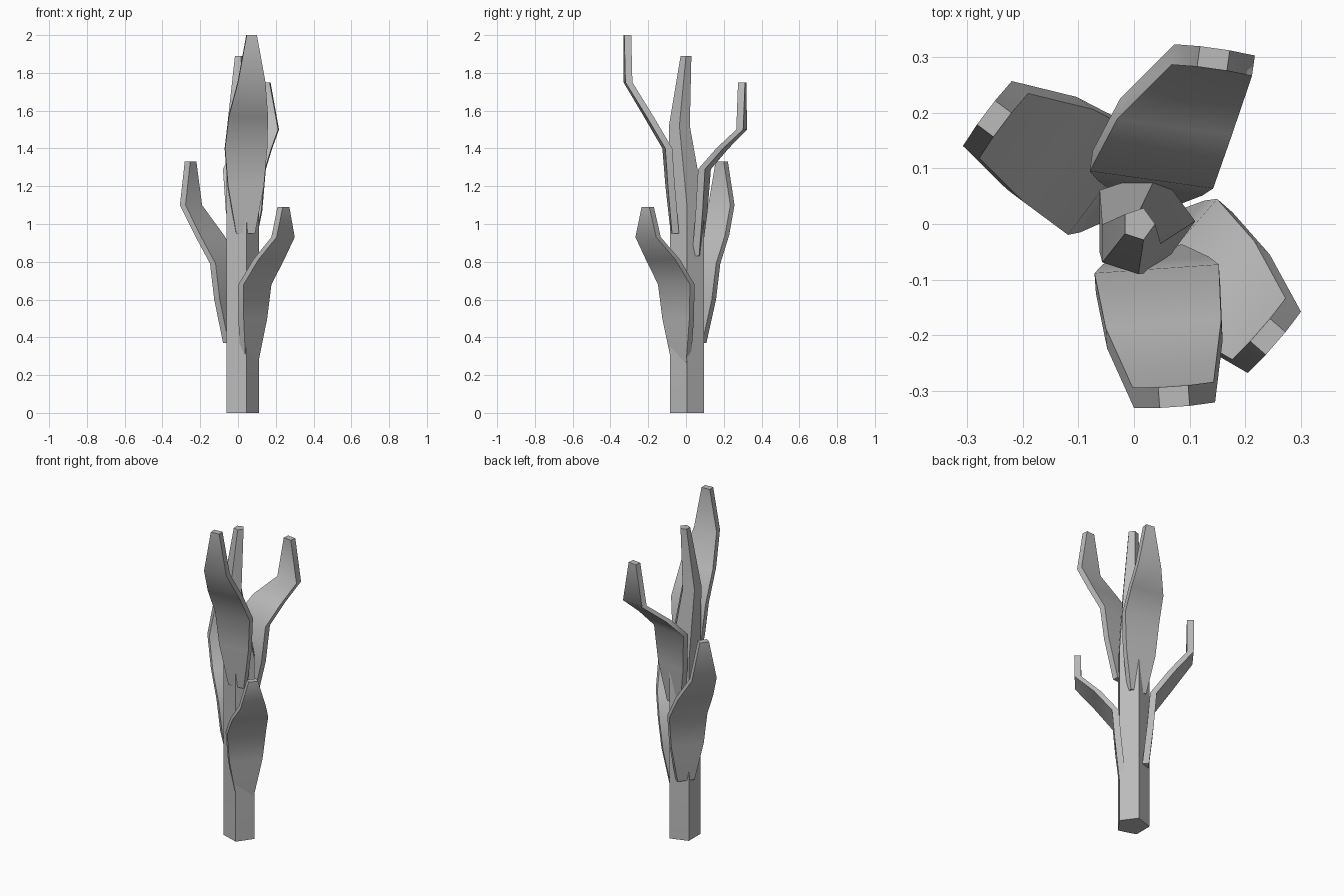
import bpy
import bmesh
import math
from mathutils import Vector

cube = bpy.data.objects.get("Cube")
if cube:
    bpy.data.objects.remove(cube, do_unlink=True)

grey = bpy.data.materials.new("plain_grey")
grey.use_nodes = True
colour = (0.5, 0.5, 0.5, 1)
grey.diffuse_color = colour
grey.node_tree.nodes["Principled BSDF"].inputs["Base Color"].default_value = colour


def loft(name, rings):
    """Skin a list of equal rings into one closed, edge-sharp object."""
    bm = bmesh.new()
    loops = [[bm.verts.new(point) for point in ring] for ring in rings]
    count = len(loops[0])
    for low, high in zip(loops, loops[1:]):
        for i in range(count):
            j = (i + 1) % count
            bm.faces.new((low[i], low[j], high[j], high[i]))
    bm.faces.new(loops[0][::-1])
    bm.faces.new(loops[-1])
    bmesh.ops.recalc_face_normals(bm, faces=bm.faces)
    mesh = bpy.data.meshes.new(name)
    bm.to_mesh(mesh)
    bm.free()
    mesh.materials.append(grey)
    obj = bpy.data.objects.new(name, mesh)
    bpy.context.collection.objects.link(obj)
    bpy.ops.object.select_all(action='DESELECT')
    obj.select_set(True)
    bpy.context.view_layer.objects.active = obj
    bpy.ops.object.shade_smooth_by_angle(angle=math.radians(60))
    return obj


def pentagon(x, y, z, radius):
    turns = [math.tau * i / 5 for i in range(5)]
    return [Vector((x + radius * math.cos(a), y + radius * math.sin(a), z)) for a in turns]


# Five-sided stalk, bent and tapering towards the top
loft("stalk", [
    pentagon(0.015, 0.005, 0, 0.095),
    pentagon(0.015, 0.005, 1.1, 0.095),
    pentagon(-0.01, -0.035, 1.52, 0.058),
    pentagon(0.008, 0, 1.89, 0.03),
])

# Shared leaf outline: outward reach, half width and share of sideways sway
REACH = (0.08, 0.105, 0.12, 0.22, 0.33, 0.333)
HALF_WIDTH = (0.05, 0.095, 0.112, 0.104, 0.073, 0.027)
SWAY = (0, 0, 0, 0.35, 1, 1)
THICKNESS = 0.037


def leaf(name, degrees, shift, tip_shift, heights):
    angle = math.radians(degrees)
    out = Vector((math.cos(angle), math.sin(angle), 0))
    side = Vector((-out.y, out.x, 0))
    rings = []
    for reach, half, sway, z in zip(REACH, HALF_WIDTH, SWAY, heights):
        offset = shift + (tip_shift - shift) * sway
        centre = out * reach + side * offset + Vector((0, 0, z))
        inner = centre - out * THICKNESS
        rings.append([centre - side * half, centre + side * half,
                      inner + side * half, inner - side * half])
    loft(name, rings)


# Four leaves spiralling up the stalk
leaf("right_front_leaf", -41, 0.02, 0.005, (0.26, 0.5, 0.68, 0.81, 0.93, 1.09))
leaf("left_back_leaf", 143, -0.025, 0, (0.37, 0.6, 0.79, 0.94, 1.1, 1.33))
leaf("back_leaf", 82, -0.02, -0.1, (0.83, 1.07, 1.29, 1.4, 1.5, 1.75))
leaf("front_leaf", -86, 0.035, 0.05, (0.95, 1.2, 1.4, 1.57, 1.75, 2))
